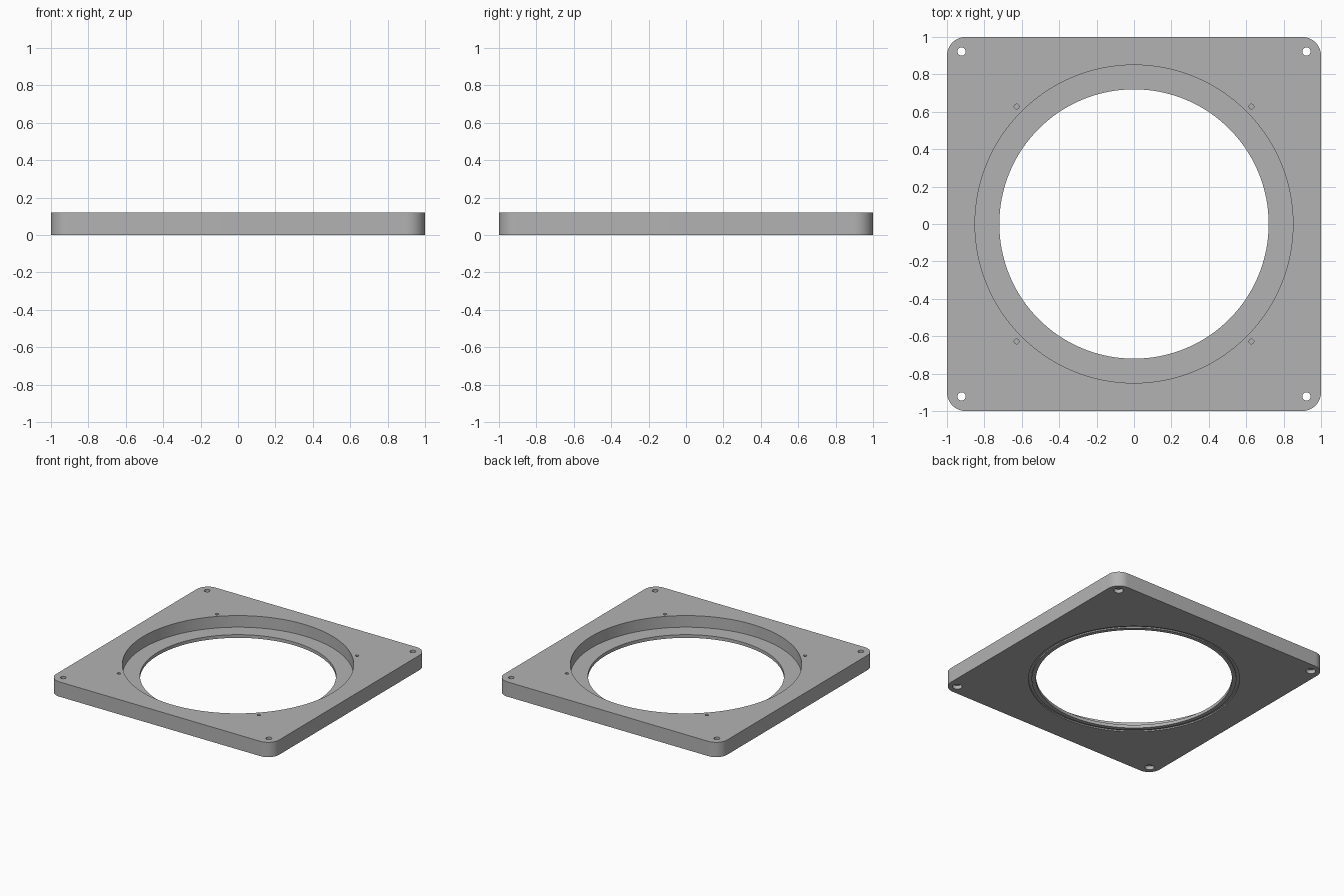
import bpy, bmesh, math

cube = bpy.data.objects.get("Cube")
if cube:
    bpy.data.objects.remove(cube, do_unlink=True)

HEIGHT = 0.12
FLOOR = 0.026

grey = bpy.data.materials.new("plain grey")
grey.use_nodes = True
colour = (0.45, 0.45, 0.45, 1)
grey.diffuse_color = colour
grey.node_tree.nodes["Principled BSDF"].inputs["Base Color"].default_value = colour


def prism(name, outline, z0, z1):
    """Solid made by raising a flat outline from z0 to z1."""
    bm = bmesh.new()
    face = bm.faces.new([bm.verts.new((x, y, z0)) for x, y in outline])
    raised = bmesh.ops.extrude_face_region(bm, geom=[face])["geom"]
    verts = [g for g in raised if isinstance(g, bmesh.types.BMVert)]
    bmesh.ops.translate(bm, vec=(0, 0, z1 - z0), verts=verts)
    bmesh.ops.recalc_face_normals(bm, faces=bm.faces)
    mesh = bpy.data.meshes.new(name)
    bm.to_mesh(mesh)
    bm.free()
    mesh.materials.append(grey)
    obj = bpy.data.objects.new(name, mesh)
    bpy.context.collection.objects.link(obj)
    return obj


def arc(cx, cy, r, start, sweep, steps):
    return [(cx + r * math.cos(start + sweep * i / steps),
             cy + r * math.sin(start + sweep * i / steps)) for i in range(steps + 1)]


def circle(cx, cy, r, n):
    return arc(cx, cy, r, 0, math.tau, n)[:-1]


def cut(target, cutter):
    mod = target.modifiers.new(cutter.name, 'BOOLEAN')
    mod.operation = 'DIFFERENCE'
    mod.solver = 'EXACT'
    mod.object = cutter
    bpy.context.view_layer.objects.active = target
    bpy.ops.object.modifier_apply(modifier=mod.name)
    bpy.data.objects.remove(cutter, do_unlink=True)


# Square plate with rounded corners
corner = 0.1
outline = []
for i, (sx, sy) in enumerate([(1, 1), (-1, 1), (-1, -1), (1, -1)]):
    outline += arc(sx * (1 - corner), sy * (1 - corner), corner,
                   i * math.pi / 2, math.pi / 2, 12)
plate = prism("mounting_plate", outline, 0, HEIGHT)

# Wide round recess from above and the central opening
cut(plate, prism("recess", circle(0, 0, 0.85, 128), FLOOR, 0.3))
cut(plate, prism("opening", circle(0, 0, 0.72, 128), -0.1, 0.3))

# Narrow ring groove on the underside
groove = prism("groove", circle(0, 0, 0.775, 128), -0.1, 0.01)
cut(groove, prism("groove_core", circle(0, 0, 0.752, 128), -0.2, 0.1))
cut(plate, groove)

# Corner screw holes with counterbores below, and small blind holes on top
for sx in (-1, 1):
    for sy in (-1, 1):
        x, y = sx * 0.922, sy * 0.922
        cut(plate, prism("screw_hole", circle(x, y, 0.022, 32), -0.1, 0.3))
        cut(plate, prism("counterbore", circle(x, y, 0.035, 32), -0.1, 0.03))
        cut(plate, prism("blind_hole", circle(sx * 0.628, sy * 0.628, 0.013, 24), 0.04, 0.3))

# Smooth curved walls, sharp edges
bpy.ops.object.select_all(action='DESELECT')
plate.select_set(True)
bpy.context.view_layer.objects.active = plate
bpy.ops.object.shade_smooth_by_angle(angle=math.radians(30))
